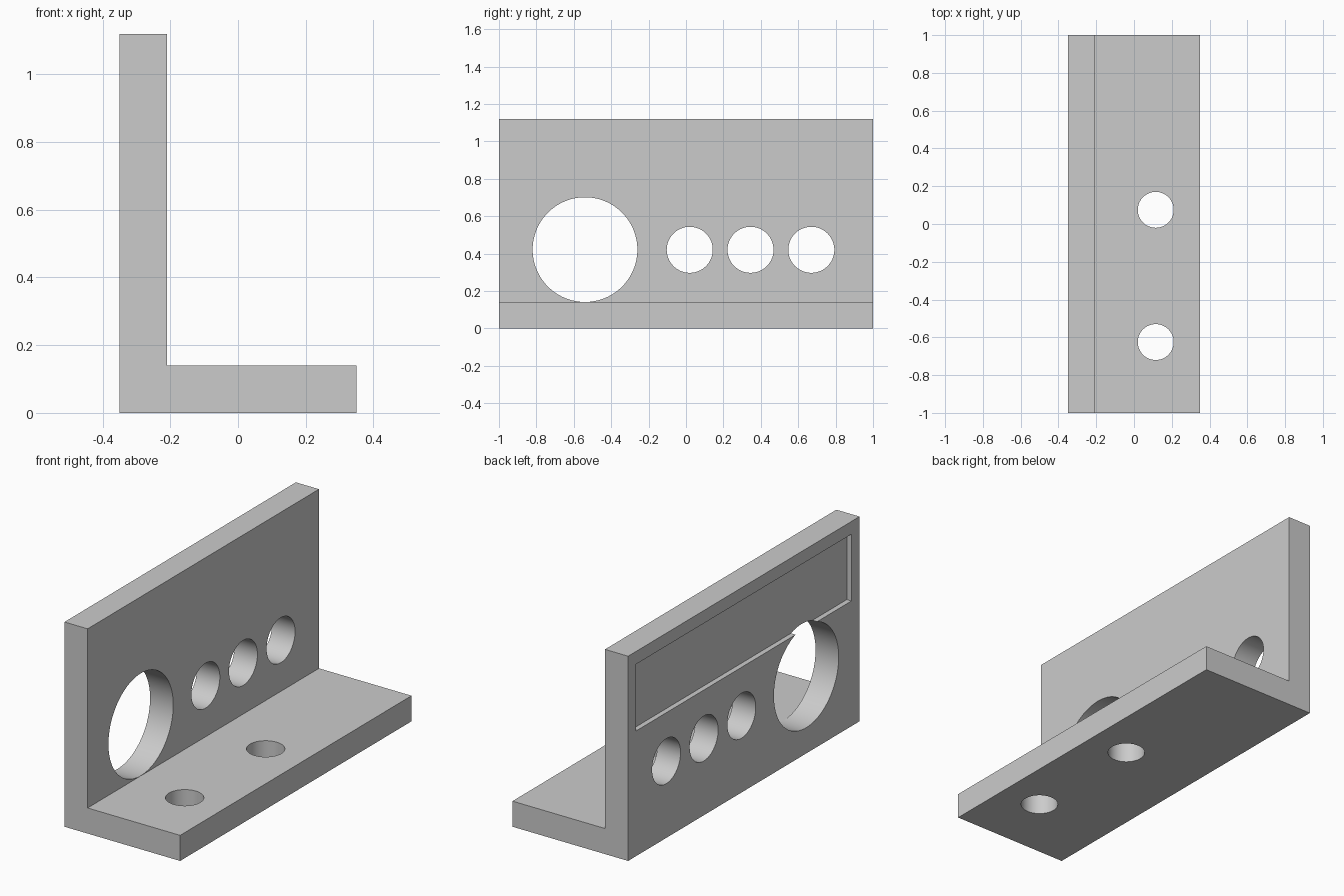
import bpy
import bmesh
import math
from mathutils import Matrix, Vector

if "Cube" in bpy.data.objects:
    bpy.data.objects.remove(bpy.data.objects["Cube"], do_unlink=True)

HALF_W, HALF_L, HEIGHT, THICK = 0.35, 1.0, 1.12, 0.14
WALL_X = -HALF_W + THICK / 2

# Single plain grey
grey = bpy.data.materials.new("plain grey")
grey.use_nodes = True
colour = (0.6, 0.6, 0.6, 1)
grey.diffuse_color = colour
grey.node_tree.nodes["Principled BSDF"].inputs["Base Color"].default_value = colour


def make_object(name, bm):
    bmesh.ops.recalc_face_normals(bm, faces=bm.faces)
    mesh = bpy.data.meshes.new(name)
    bm.to_mesh(mesh)
    bm.free()
    mesh.materials.append(grey)
    obj = bpy.data.objects.new(name, mesh)
    bpy.context.collection.objects.link(obj)
    return obj


def drill(name, centre, radius, axis):
    bm = bmesh.new()
    turn = Vector((0, 0, 1)).rotation_difference(Vector(axis)).to_matrix().to_4x4()
    bmesh.ops.create_cone(bm, cap_ends=True, segments=96, radius1=radius, radius2=radius,
                          depth=THICK * 2, matrix=Matrix.Translation(centre) @ turn)
    return make_object(name, bm)


# L-shaped bracket: upright wall and base flange
bm = bmesh.new()
inner = -HALF_W + THICK
profile = [(-HALF_W, 0), (HALF_W, 0), (HALF_W, THICK), (inner, THICK),
           (inner, HEIGHT), (-HALF_W, HEIGHT)]
face = bm.faces.new([bm.verts.new((x, -HALF_L, z)) for x, z in profile])
end = bmesh.ops.extrude_face_region(bm, geom=[face])["geom"]
bmesh.ops.translate(bm, vec=(0, 2 * HALF_L, 0),
                    verts=[v for v in end if isinstance(v, bmesh.types.BMVert)])
bracket = make_object("angle_bracket", bm)

# Shallow rectangular recess on the outer wall face
bm = bmesh.new()
depth, low, high = 0.028, 0.685, HEIGHT - THICK / 2
bmesh.ops.create_cube(bm, size=1, matrix=Matrix.Translation((-HALF_W, 0, (low + high) / 2))
                      @ Matrix.Diagonal((2 * depth, 2 * HALF_L - THICK, high - low, 1)))
cutters = [make_object("recess_cutter", bm)]

# Large opening and row of three wall holes
cutters.append(drill("large_hole_cutter", (WALL_X, -0.54, 0.421), 0.28, (1, 0, 0)))
for i in range(3):
    cutters.append(drill("wall_hole_cutter", (WALL_X, 0.02 + 0.325 * i, 0.42), 0.123, (1, 0, 0)))

# Two bolt holes in the base flange
for y in (-0.625, 0.075):
    cutters.append(drill("bolt_hole_cutter", (0.115, y, THICK / 2), 0.095, (0, 0, 1)))

bpy.ops.object.select_all(action="DESELECT")
bracket.select_set(True)
bpy.context.view_layer.objects.active = bracket
for cutter in cutters:
    cut = bracket.modifiers.new(cutter.name, "BOOLEAN")
    cut.operation = "DIFFERENCE"
    cut.solver = "EXACT"
    cut.object = cutter
    bpy.ops.object.modifier_apply(modifier=cut.name)
    bpy.data.objects.remove(cutter, do_unlink=True)

bpy.ops.object.shade_smooth_by_angle(angle=math.radians(30))
